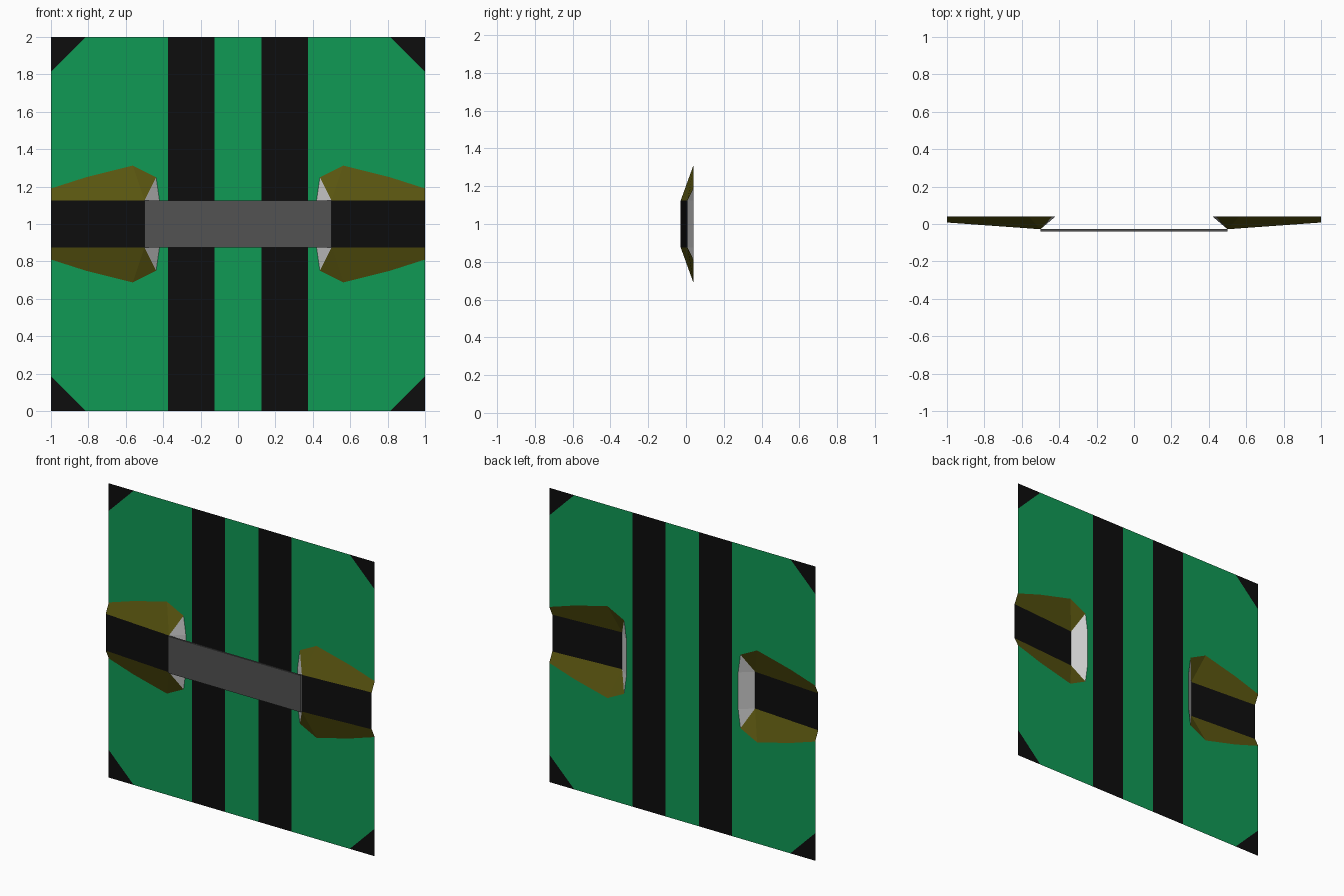
import bpy

if "Cube" in bpy.data.objects:
    bpy.data.objects.remove(bpy.data.objects["Cube"])

BASE, EDGE, TOP = 0.04, 0.008, -0.028      # depths: ground, outer ramp edge, ramp crest
DECK = -0.04                               # front of the bridge deck


def material(name, rgb):
    m = bpy.data.materials.new(name)
    m.diffuse_color = (*rgb, 1)
    m.use_nodes = True
    m.node_tree.nodes["Principled BSDF"].inputs["Base Color"].default_value = m.diffuse_color
    return m


GREEN = material("green", (0.005, 0.32, 0.09))
BLACK = material("black", (0.004, 0.004, 0.004))
OLIVE = material("olive", (0.10, 0.09, 0.005))
GREY = material("dark_grey", (0.085, 0.085, 0.085))


def quarter(name, faces, mat=None):
    """One quadrant of (x, y, z) polygons, mirrored left-right and up-down about z = 1."""
    verts, polys = [], []
    for face in faces:
        for p in face:
            if p not in verts:
                verts.append(p)
        polys.append([verts.index(p) for p in face])
    mesh = bpy.data.meshes.new(name)
    mesh.from_pydata(verts, [], polys)
    ob = bpy.data.objects.new(name, mesh)
    bpy.context.collection.objects.link(ob)
    ob.location.z = 1
    if mat:
        mesh.materials.append(mat)
    mod = ob.modifiers.new("mirror", 'MIRROR')
    mod.use_axis = (True, False, True)
    return ob


def flat(*points):
    return [(x, BASE, z) for x, z in points]


# Footprint of a ramp where it meets the ground
foot = flat((0.42, 0), (0.42, 0.125), (0.4375, 0.25),
            (0.5625, 0.3125), (0.8125, 0.25), (1, 0.19))
crest_mid, crest = (0.5, TOP, 0), (0.5, TOP, 0.125)
edge_mid, edge = (1, EDGE, 0), (1, EDGE, 0.125)

# Ground panels with openings under the ramps
quarter("ground_panels", [
    flat((0, 0), (0.125, 0), (0.125, 1), (0, 1)),
    flat((0.375, 0)) + foot + flat((1, 0.8125), (0.8125, 1), (0.375, 1)),
], GREEN)

# Two long stripes and the corner marks
quarter("stripes", [flat((0.125, 0), (0.375, 0), (0.375, 1), (0.125, 1))], BLACK)
quarter("corner_marks", [flat((1, 0.8125), (1, 1), (0.8125, 1))], BLACK)

# Ramps: road surface, sloping banks and inner end walls
quarter("ramp_road", [[crest_mid, edge_mid, edge, crest]], BLACK)
quarter("ramp_banks", [
    [crest, edge, foot[5], foot[4], foot[3]],
    [crest, foot[3], foot[2]],
], OLIVE)
quarter("ramp_end_walls", [
    [foot[0], crest_mid, crest, foot[1]],
    [crest, foot[2], foot[1]],
])

# Bridge deck: thin slab with open ends resting on the ramp crests
quarter("bridge_deck", [
    [(0, DECK, 0), (0.5, DECK, 0), (0.5, DECK, 0.125), (0, DECK, 0.125)],
    [(0, DECK, 0.125), (0.5, DECK, 0.125), (0.5, TOP, 0.125), (0, TOP, 0.125)],
    [(0, TOP, 0.125), (0.5, TOP, 0.125), (0.5, TOP, 0), (0, TOP, 0)],
], GREY)
